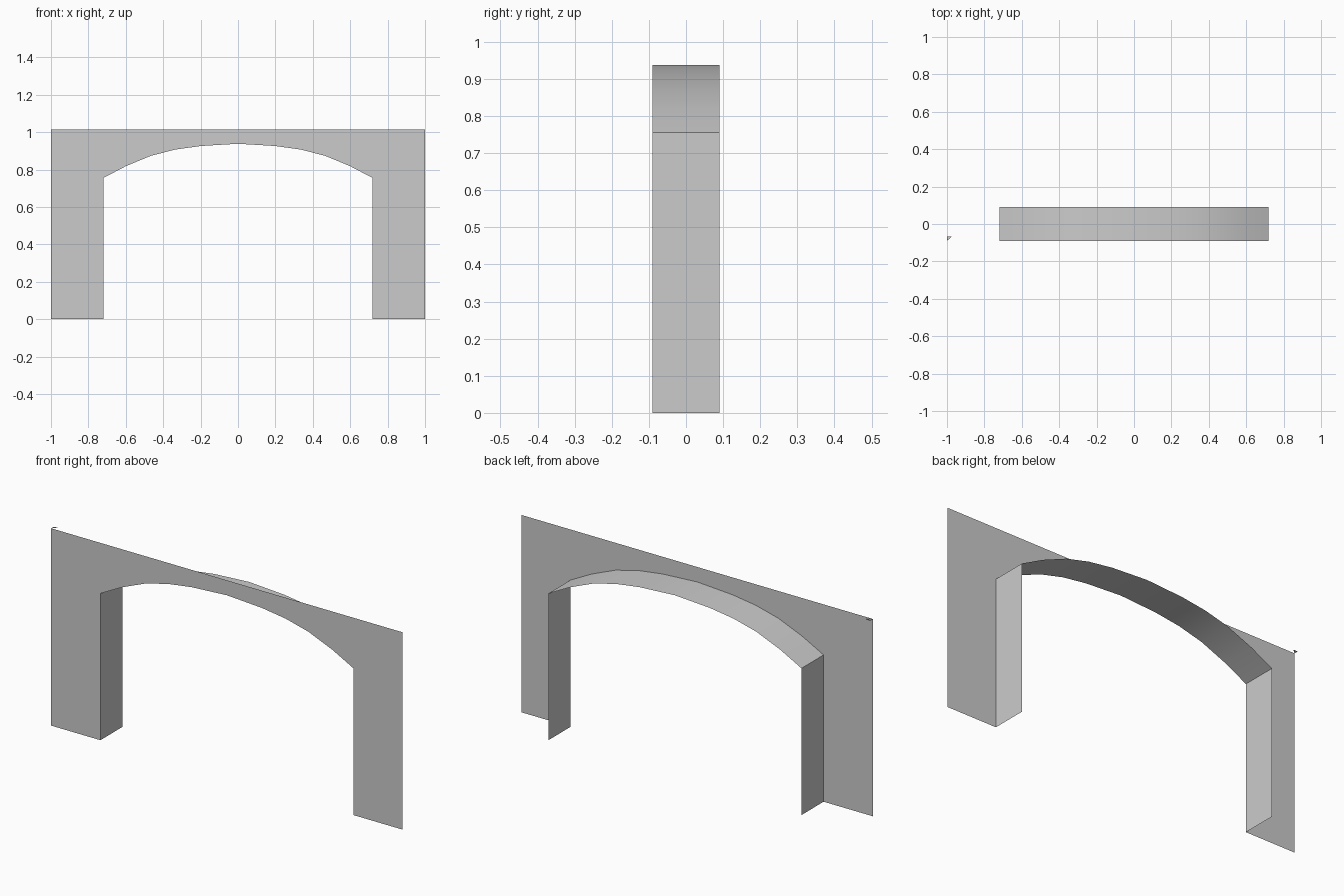
import bpy
import math

if "Cube" in bpy.data.objects:
    bpy.data.objects.remove(bpy.data.objects["Cube"], do_unlink=True)

FRONT, BACK = -0.09, 0.09
TOP = 1.015
HALF = 1.0

grey = bpy.data.materials.new("plain grey")
grey.use_nodes = True
colour = (0.6, 0.6, 0.6, 1)
grey.diffuse_color = colour
grey.node_tree.nodes["Principled BSDF"].inputs["Base Color"].default_value = colour


def make_part(name, verts, faces):
    mesh = bpy.data.meshes.new(name)
    mesh.from_pydata(verts, [], faces)
    mesh.materials.append(grey)
    obj = bpy.data.objects.new(name, mesh)
    bpy.context.collection.objects.link(obj)
    return obj


# Opening outline, from the left foot over the crown to the right foot
half_arch = [(0.72, 0), (0.72, 0.755), (0.6, 0.818), (0.465, 0.874),
             (0.335, 0.907), (0.2, 0.926)]
opening = half_arch + [(0, 0.938)] + [(-x, z) for x, z in reversed(half_arch)]

# Flat front wall around the opening
outline = opening + [(-HALF, 0), (-HALF, TOP), (HALF, TOP), (HALF, 0)]
wall = make_part("front_wall", [(x, FRONT, z) for x, z in outline],
                 [list(range(len(outline)))[::-1]])
if wall.data.polygons[0].normal.y > 0:
    wall.data.flip_normals()

# Jambs and curved soffit, one strip running back from the opening
n = len(opening)
lining = make_part(
    "arch_lining",
    [(x, y, z) for y in (FRONT, BACK) for x, z in opening],
    [(i, i + 1, n + i + 1, n + i) for i in range(n - 1)])
if lining.data.polygons[0].normal.x > 0:
    lining.data.flip_normals()
bpy.ops.object.select_all(action="DESELECT")
lining.select_set(True)
bpy.context.view_layer.objects.active = lining
bpy.ops.object.shade_smooth_by_angle(angle=math.radians(25))

# Small corner flap at the top of the wall
make_part("corner_flap",
          [(-HALF, FRONT, TOP), (-HALF + 0.025, FRONT + 0.022, TOP),
           (-HALF, FRONT + 0.022, TOP)], [(0, 1, 2)])
